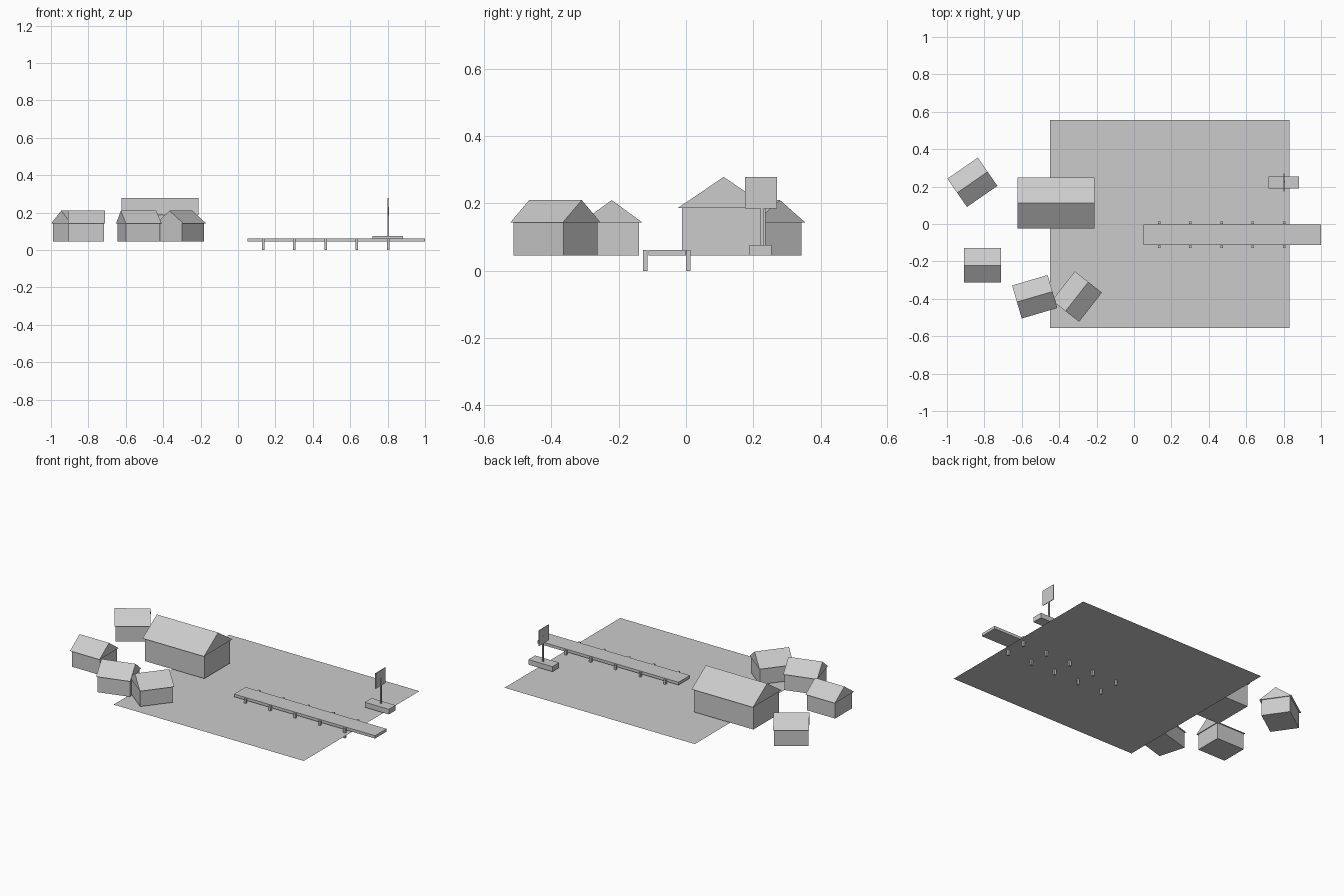
import bpy, bmesh
from math import radians
from mathutils import Matrix

if "Cube" in bpy.data.objects:
    bpy.data.objects.remove(bpy.data.objects["Cube"])


def mesh_object(name, verts, faces, location=(0, 0, 0), angle=0):
    mesh = bpy.data.meshes.new(name)
    mesh.from_pydata(verts, [], faces)
    bm = bmesh.new()
    bm.from_mesh(mesh)
    bmesh.ops.recalc_face_normals(bm, faces=bm.faces)
    bm.to_mesh(mesh)
    bm.free()
    obj = bpy.data.objects.new(name, mesh)
    obj.matrix_world = Matrix.Translation(location) @ Matrix.Rotation(radians(angle), 4, 'Z')
    bpy.context.collection.objects.link(obj)
    return obj


def box(name, x, y, z, location=(0, 0, 0), angle=0):
    verts = [(a, b, c) for a in x for b in y for c in z]
    faces = [(0, 1, 3, 2), (4, 6, 7, 5), (0, 4, 5, 1), (2, 3, 7, 6), (0, 2, 6, 4), (1, 5, 7, 3)]
    return mesh_object(name, verts, faces, location, angle)


def house(name, x, y, angle, wall, roof, eave, ridge):
    # walls, then an overhanging gable roof with its ridge along local x
    base = 0.045
    box(name + "_walls", (-wall[0], wall[0]), (-wall[1], wall[1]), (base, eave), (x, y, 0), angle)
    verts = [(s * roof[0], w, z) for s in (-1, 1)
             for w, z in ((-roof[1], eave), (roof[1], eave), (0, ridge))]
    faces = [(0, 1, 2), (3, 5, 4), (0, 3, 4, 1), (0, 2, 5, 3), (1, 4, 5, 2)]
    mesh_object(name + "_roof", verts, faces, (x, y, 0), angle)


# water surface
wx, wy, wz = (-0.448, 0.831), 0.555, 0.033
mesh_object("water", [(wx[0], -wy, wz), (wx[1], -wy, wz), (wx[1], wy, wz), (wx[0], wy, wz)], [(0, 1, 2, 3)])

# pier deck with paired posts
box("pier_deck", (0.052, 1.0), (-0.112, -0.002), (0.045, 0.062))
for i in range(5):
    px = 0.135 + i * 0.1668
    for side, py in (("front", -0.121), ("back", 0.007)):
        box(f"pier_post_{side}_{i + 1}", (px - 0.0065, px + 0.0065),
            (py - 0.0063, py + 0.0063), (0, 0.061))

# small boat platform with mast and square sail
box("boat_hull", (0.72, 0.882), (0.189, 0.254), (0.045, 0.076))
box("boat_mast", (0.798, 0.806), (0.217, 0.226), (0.076, 0.23), (0, 0.005, 0))
box("boat_sail", (0.8, 0.804), (0.175, 0.27), (0.185, 0.279))

# main hall
house("hall", -0.418, 0.112, 0, (0.2, 0.124), (0.206, 0.137), 0.186, 0.279)

# small houses
for i, (x, y, angle) in enumerate([(-0.864, 0.223, 34.7), (-0.811, -0.221, 0),
                                   (-0.531, -0.389, 16.3), (-0.305, -0.388, 52)]):
    house(f"house_{i + 1}", x, y, angle, (0.094, 0.082), (0.099, 0.092), 0.143, 0.21)
